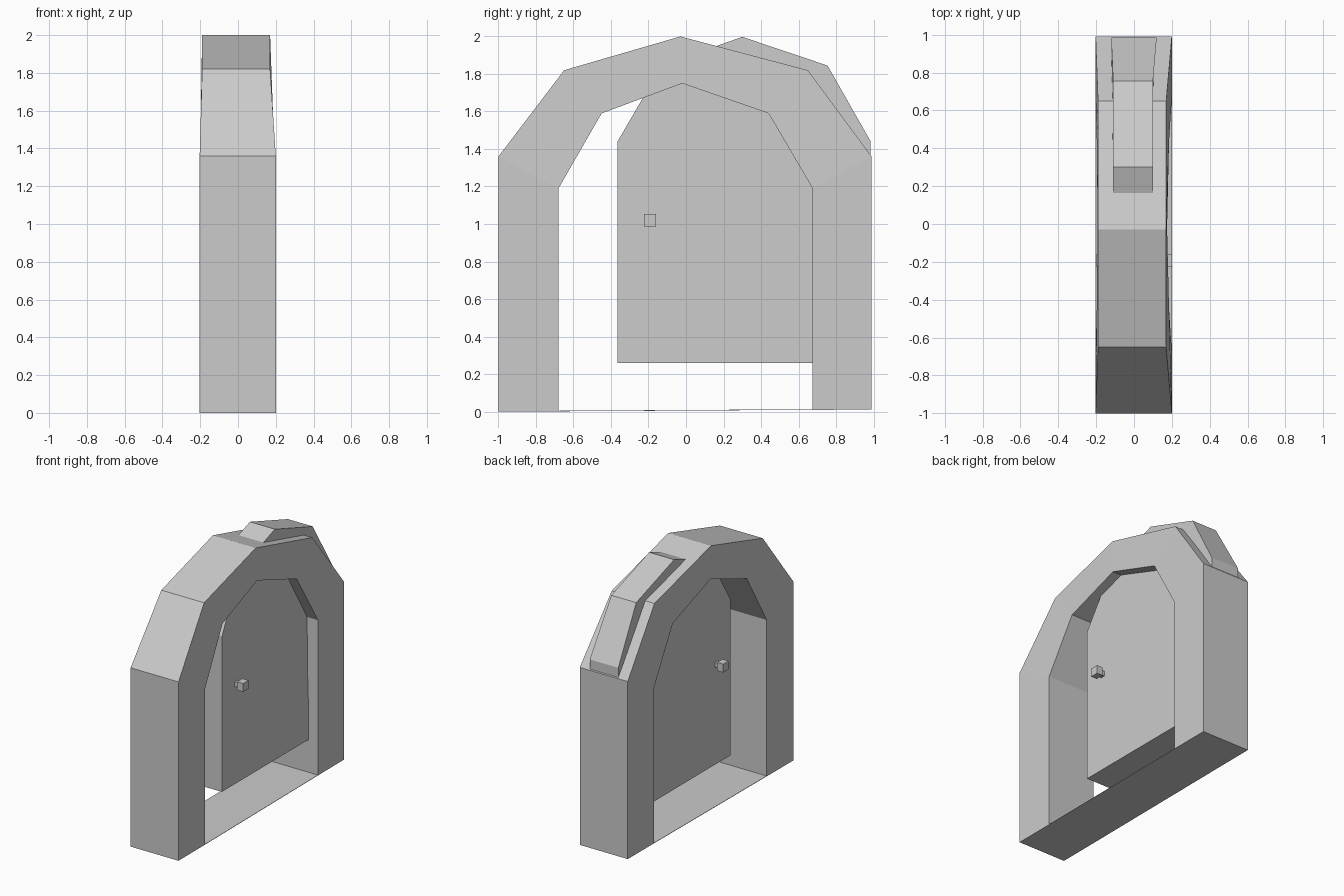
import bpy
import bmesh

cube = bpy.data.objects.get("Cube")
if cube:
    bpy.data.objects.remove(cube, do_unlink=True)

stone = bpy.data.materials.new("plain grey")
stone.use_nodes = True
GREY = (0.6, 0.6, 0.6, 1)
stone.diffuse_color = GREY
stone.node_tree.nodes["Principled BSDF"].inputs["Base Color"].default_value = GREY


def finish(name, bm):
    bmesh.ops.recalc_face_normals(bm, faces=bm.faces)
    mesh = bpy.data.meshes.new(name)
    bm.to_mesh(mesh)
    bm.free()
    mesh.materials.append(stone)
    obj = bpy.data.objects.new(name, mesh)
    bpy.context.collection.objects.link(obj)


def ring(bm, profile, width):
    """Right and left vertices for each (y, z) profile point."""
    return [[bm.verts.new((x, y, z)) for x in width(z)] for y, z in profile]


def prism(name, profile, width):
    bm = bmesh.new()
    pairs = ring(bm, profile, width)
    for side in (0, 1):
        bm.faces.new([p[side] for p in pairs])
    for a, b in zip(pairs, pairs[1:] + pairs[:1]):
        bm.faces.new((a[0], a[1], b[1], b[0]))
    finish(name, bm)


def arch_width(z):
    # Straight legs, with a head that narrows slightly
    t = min(max((z - 1.36) / 0.46, 0), 1)
    return -0.203 + 0.013 * t, 0.2 - 0.03 * t


def door_width(z):
    t = min(max((z - 1.44) / 0.4, 0), 1)
    return -0.12 + 0.01 * t, 0.12 - 0.02 * t


# Faceted arch frame
outer = [(-1, 0), (-1, 1.36), (-0.65, 1.82), (-0.03, 2),
         (0.65, 1.82), (0.99, 1.36), (0.99, 0.01)]
inner = [(-0.68, 0.001), (-0.68, 1.19), (-0.45, 1.59), (-0.02, 1.75),
         (0.44, 1.59), (0.675, 1.19), (0.675, 0.009)]
bm = bmesh.new()
out, inn = ring(bm, outer, arch_width), ring(bm, inner, arch_width)
for i in range(len(out) - 1):
    o, p, m, n = out[i], out[i + 1], inn[i], inn[i + 1]
    bm.faces.new((o[0], o[1], p[1], p[0]))
    bm.faces.new((m[0], m[1], n[1], n[0]))
    for s in (0, 1):
        bm.faces.new((o[s], p[s], n[s], m[s]))
for k in (0, -1):
    bm.faces.new((out[k][0], out[k][1], inn[k][1], inn[k][0]))
finish("arch_frame", bm)

# Thin threshold between the legs
prism("threshold", [(-0.68, 0.001), (0.675, 0.009), (0.675, 0.012), (-0.68, 0.004)],
      arch_width)

# Door slid back into the frame, its head breaking through the arch
prism("door", [(-0.365, 0.26), (-0.365, 1.44), (-0.13, 1.845), (0.3, 1.998),
               (0.755, 1.845), (0.985, 1.44), (0.985, 0.26)], door_width)


# Knob and stem on both faces of the door
def box(name, x0, x1, half):
    y, z = -0.193, 1.02
    prism(name, [(y - half, z - half), (y - half, z + half),
                 (y + half, z + half), (y + half, z - half)], lambda _: (x0, x1))


for side, s in (("left", 1), ("right", -1)):
    box(side + "_knob_stem", s * 0.11, s * 0.16, 0.018)
    box(side + "_knob", s * 0.15, s * 0.2, 0.032)
